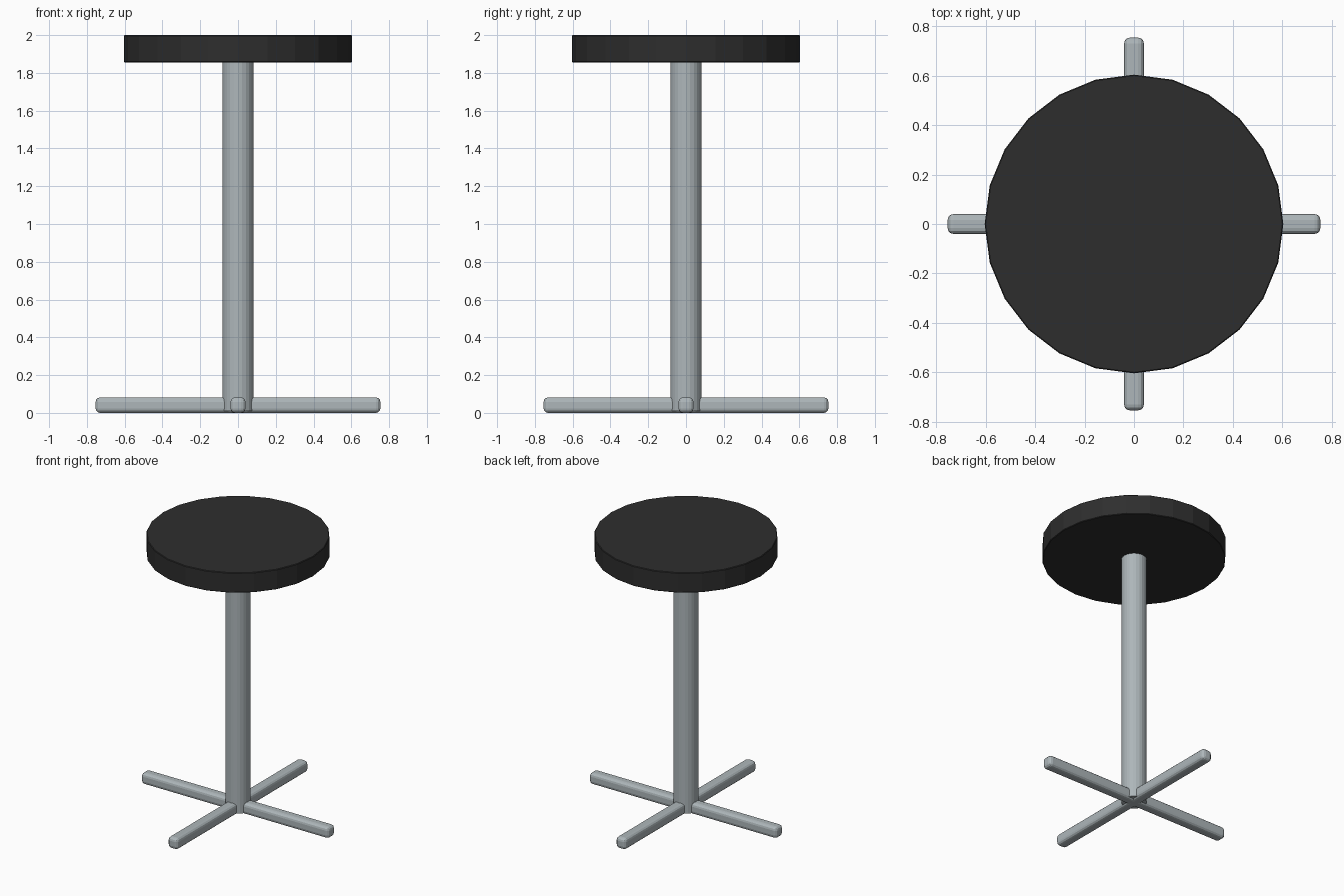
import bpy, math

if "Cube" in bpy.data.objects:
    bpy.data.objects.remove(bpy.data.objects["Cube"])


def material(name, rgb):
    m = bpy.data.materials.new(name)
    m.diffuse_color = (*rgb, 1.0)
    m.use_nodes = True
    m.node_tree.nodes["Principled BSDF"].inputs["Base Color"].default_value = m.diffuse_color
    return m


black = material("black cushion", (0.027, 0.027, 0.027))
steel = material("grey steel", (0.42, 0.47, 0.49))


def finish(name, mat, bevel=0.0, segments=1):
    ob = bpy.context.object
    ob.name = name
    ob.data.materials.append(mat)
    if bevel:
        mod = ob.modifiers.new("rounded edges", "BEVEL")
        mod.width = bevel
        mod.segments = segments
    return ob


def disc(name, mat, radius, z0, z1, bevel=0.0):
    bpy.ops.mesh.primitive_cylinder_add(vertices=24, radius=radius, depth=z1 - z0,
                                        location=(0, 0, (z0 + z1) / 2))
    return finish(name, mat, bevel)


# Round seat and central column
disc("seat", black, 0.604, 1.855, 2.0, 0.004)
disc("column", steel, 0.083, 0.01, 1.86)

# Crossed foot bars with rounded edges
for name, turn in (("foot_bar_side", 0), ("foot_bar_front", math.pi / 2)):
    bpy.ops.mesh.primitive_cube_add(size=1, location=(0, 0, 0.041),
                                    rotation=(0, 0, turn))
    bpy.context.object.scale = (1.508, 0.08, 0.082)
    bpy.ops.object.transform_apply(location=False, rotation=False, scale=True)
    finish(name, steel, 0.024, 3)
